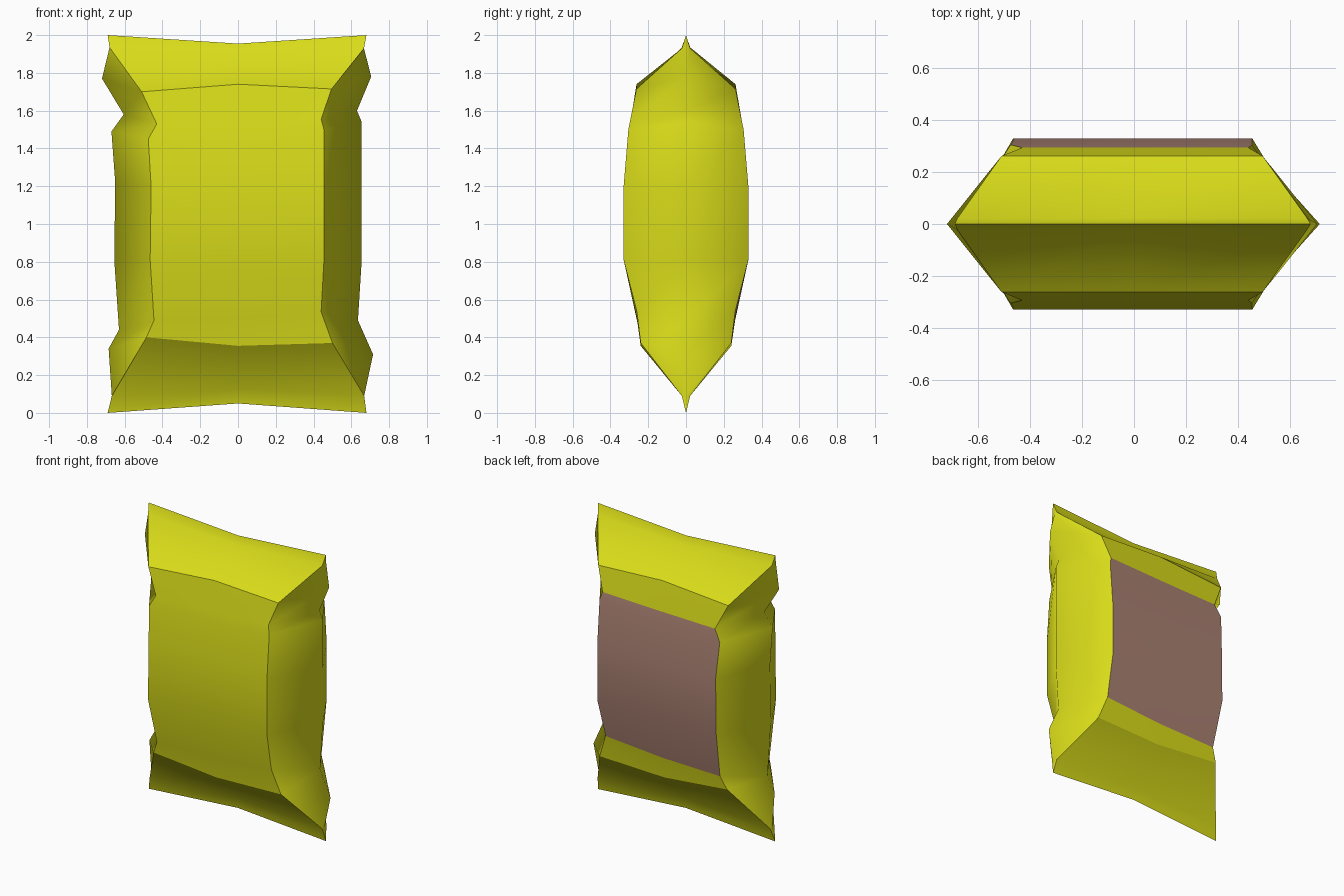
import bpy, bmesh

if "Cube" in bpy.data.objects:
    bpy.data.objects.remove(bpy.data.objects["Cube"])

# Rows from bottom to top; each pair is (x, z)
left_seam = [(-.69, 0), (-.668, .09), (-.685, .34), (-.63, .44), (-.655, .81), (-.65, 1.22),
             (-.67, 1.49), (-.605, 1.58), (-.72, 1.77), (-.68, 1.935), (-.69, 2)]
right_seam = [(.68, 0), (.668, .09), (.715, .31), (.635, .49), (.655, .81), (.655, 1.2),
              (.655, 1.54), (.63, 1.6), (.705, 1.78), (.667, 1.93), (.68, 2)]
left_fold = left_seam[:2] + [(-.485, .40), (-.445, .49), (-.465, .81), (-.46, 1.2),
                             (-.475, 1.45), (-.43, 1.53), (-.51, 1.70)] + left_seam[9:]
right_fold = right_seam[:2] + [(.50, .37), (.44, .535), (.455, .81), (.455, 1.2),
                               (.455, 1.5), (.44, 1.555), (.495, 1.715)] + right_seam[9:]
middle_z = [.05, .13, .355, .50, .81, 1.2, 1.47, 1.54, 1.74, 1.89, 1.955]
depth = [0, .022, .24, .26, .33, .33, .305, .294, .262, .022, 0]
ROWS = len(depth)


def material(name, color):
    m = bpy.data.materials.new(name)
    m.diffuse_color = color
    m.use_nodes = True
    m.node_tree.nodes["Principled BSDF"].inputs["Base Color"].default_value = m.diffuse_color
    return m


bm = bmesh.new()
cache = {}


def vert(x, y, z):
    key = (round(x, 4), round(y, 4), round(z, 4))
    if key not in cache:
        cache[key] = bm.verts.new((x, y, z))
    return cache[key]


# Eight-point ring per row: seam, three front points, seam, three back points
rings = []
for i, d in enumerate(depth):
    front = [left_fold[i], (0, middle_z[i]), right_fold[i]]
    ring = [vert(left_seam[i][0], 0, left_seam[i][1])]
    ring += [vert(x, -d, z) for x, z in front]
    ring.append(vert(right_seam[i][0], 0, right_seam[i][1]))
    ring += [vert(x, d, z) for x, z in reversed(front)]
    rings.append(ring)

# Skin the bag; the middle back panels carry the label colour
for i in range(ROWS - 1):
    for j in range(8):
        k = (j + 1) % 8
        corners = [rings[i][j], rings[i][k], rings[i + 1][k], rings[i + 1][j]]
        corners = list(dict.fromkeys(corners))
        if len(corners) < 3:
            continue
        face = bm.faces.new(corners)
        face.smooth = True
        if j in (5, 6) and 3 <= i <= 6:
            face.material_index = 1


# Crisp creases around the panels and the two end seals
def crease(a, b):
    e = bm.edges.get((a, b)) if a != b else None
    if e:
        e.smooth = False


for i in range(ROWS - 1):
    for j in (1, 3, 5, 7):
        crease(rings[i][j], rings[i + 1][j])
for i in (0, 2, 8, ROWS - 1):
    for j in (1, 2, 5, 6):
        crease(rings[i][j], rings[i][j + 1])

bmesh.ops.recalc_face_normals(bm, faces=bm.faces)
mesh = bpy.data.meshes.new("snack_bag")
bm.to_mesh(mesh)
bm.free()
mesh.materials.append(material("yellow_foil", (.70, .72, .01, 1)))
mesh.materials.append(material("back_label", (.40, .22, .17, 1)))
bag = bpy.data.objects.new("snack_bag", mesh)
bpy.context.collection.objects.link(bag)
